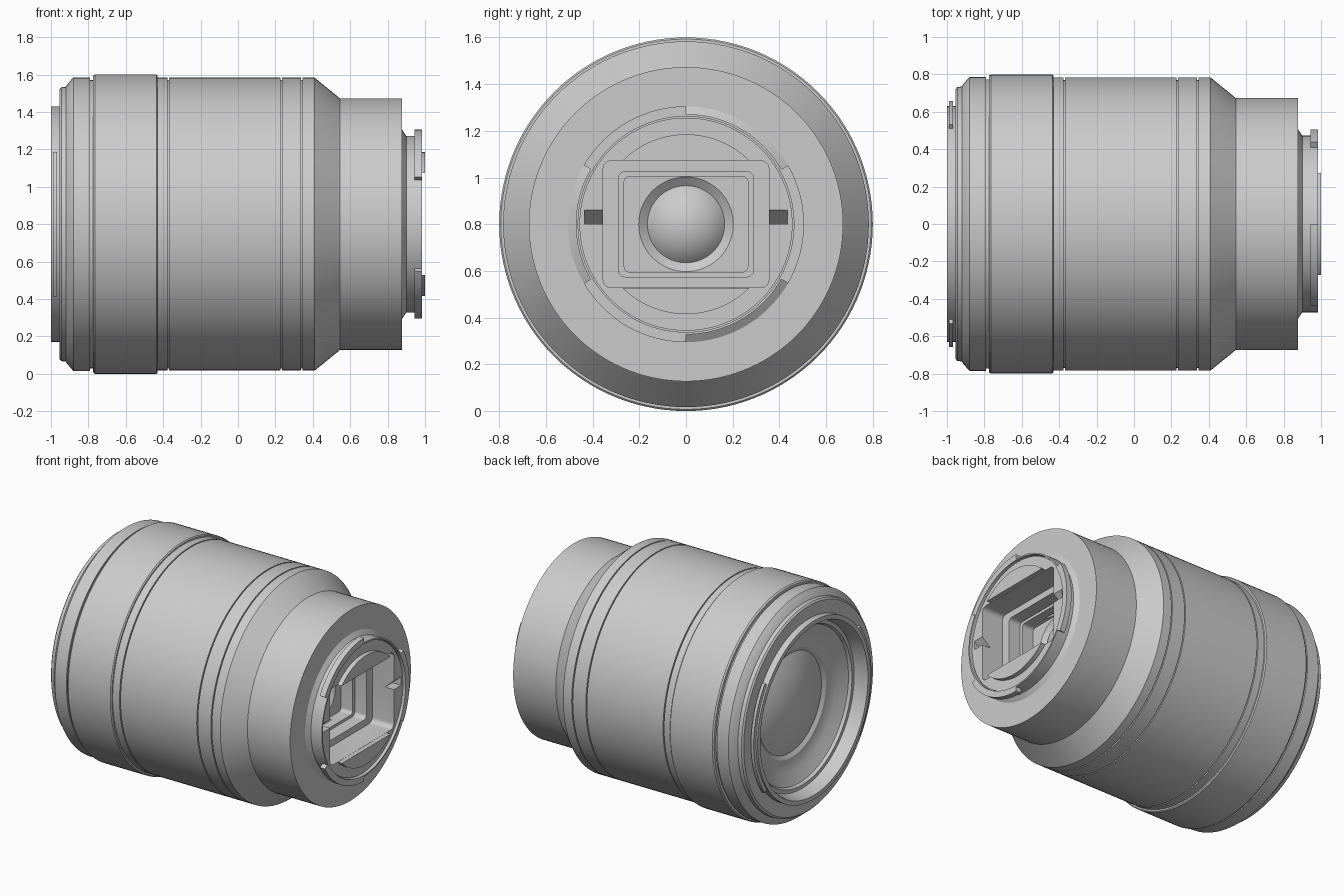
import bpy, bmesh, math
from mathutils import Vector

if "Cube" in bpy.data.objects:
    bpy.data.objects.remove(bpy.data.objects["Cube"])

CZ = 0.8      # height of the optical axis
SEG = 120


def pt(x, r, a):
    return Vector((x, r * math.cos(a), CZ + r * math.sin(a)))


def finish(bm, name, smooth=True):
    bmesh.ops.remove_doubles(bm, verts=bm.verts, dist=1e-5)
    bmesh.ops.recalc_face_normals(bm, faces=bm.faces)
    me = bpy.data.meshes.new(name)
    bm.to_mesh(me)
    bm.free()
    ob = bpy.data.objects.new(name, me)
    bpy.context.collection.objects.link(ob)
    if smooth:
        shade(ob)
    return ob


def activate(ob):
    bpy.ops.object.select_all(action='DESELECT')
    ob.select_set(True)
    bpy.context.view_layer.objects.active = ob


def shade(ob):
    activate(ob)
    bpy.ops.object.shade_smooth_by_angle(angle=math.radians(25))


def lathe(name, profile, smooth=True):
    """Spin (x, radius) points around the lens axis."""
    bm = bmesh.new()
    rings = []
    for x, r in profile:
        if r == 0:
            rings.append([bm.verts.new((x, 0, CZ))] * SEG)
        else:
            rings.append([bm.verts.new(pt(x, r, 2 * math.pi * i / SEG)) for i in range(SEG)])
    for a, b in zip(rings, rings[1:]):
        for i in range(SEG):
            j = (i + 1) % SEG
            bm.faces.new(list(dict.fromkeys([a[i], a[j], b[j], b[i]])))
    return finish(bm, name, smooth)


def arc_block(name, x0, x1, r0, r1, a0, a1, n=24):
    """Solid ring sector, angles in degrees."""
    bm = bmesh.new()
    secs = []
    for i in range(n + 1):
        a = math.radians(a0 + (a1 - a0) * i / n)
        secs.append([bm.verts.new(pt(x, r, a)) for x, r in ((x0, r0), (x1, r0), (x1, r1), (x0, r1))])
    for s, t in zip(secs, secs[1:]):
        for k in range(4):
            m = (k + 1) % 4
            bm.faces.new((s[k], s[m], t[m], t[k]))
    bm.faces.new(secs[0])
    bm.faces.new(secs[-1])
    return finish(bm, name)


def prism(name, outline, step):
    """Extrude a closed 3D outline along a vector."""
    bm = bmesh.new()
    f = bm.faces.new([bm.verts.new(p) for p in outline])
    ext = bmesh.ops.extrude_face_region(bm, geom=[f], use_keep_orig=True)
    moved = [v for v in ext['geom'] if isinstance(v, bmesh.types.BMVert)]
    bmesh.ops.translate(bm, verts=moved, vec=step)
    return finish(bm, name, False)


def rounded_box(name, x0, x1, hy, hz, r):
    out = []
    for k, (sy, sz) in enumerate(((1, 1), (-1, 1), (-1, -1), (1, -1))):
        for i in range(7):
            a = math.pi / 2 * (k + i / 6)
            out.append((x0, sy * (hy - r) + r * math.cos(a), CZ + sz * (hz - r) + r * math.sin(a)))
    return prism(name, out, (x1 - x0, 0, 0))


def cut(target, cutter):
    cutter.hide_render = True
    activate(target)
    mod = target.modifiers.new("cut", 'BOOLEAN')
    mod.operation, mod.solver, mod.object = 'DIFFERENCE', 'EXACT', cutter
    bpy.ops.object.modifier_apply(modifier=mod.name)
    bpy.data.objects.remove(cutter)


def dome(name, x_edge, radius, bulge):
    """Spherical cap, positive bulge points to +x."""
    R = (radius ** 2 + bulge ** 2) / (2 * abs(bulge))
    top = math.asin(radius / R)
    s = math.copysign(1, bulge)
    pts = []
    for i in range(13):
        t = top * (1 - i / 12)
        pts.append((x_edge + s * (R * math.cos(t) - R + abs(bulge)), R * math.sin(t) if i < 12 else 0))
    return lathe(name, pts)


def groove(x, r, w=0.008, d=0.012):
    return [(x - w / 2, r), (x - w / 2, r - d), (x + w / 2, r - d), (x + w / 2, r)]


# Barrel: front bowl, outer rings, rear cone and mount collar
profile = [(-0.81, 0.345), (-0.83, 0.375), (-0.83, 0.40), (-0.85, 0.46), (-0.89, 0.54),
           (-0.91, 0.55), (-0.91, 0.575), (-0.99, 0.595), (-1.0, 0.60), (-1.0, 0.63),
           (-0.955, 0.63), (-0.955, 0.72), (-0.945, 0.732), (-0.92, 0.735), (-0.915, 0.745),
           (-0.885, 0.78), (-0.88, 0.785), (-0.79, 0.785), (-0.79, 0.772), (-0.775, 0.772),
           (-0.775, 0.793), (-0.765, 0.80), (-0.437, 0.80), (-0.43, 0.793), (-0.43, 0.783)]
profile += groove(-0.373, 0.783) + groove(0.23, 0.783) + groove(0.34, 0.783)
profile += [(0.41, 0.783), (0.545, 0.673), (0.878, 0.673), (0.878, 0.505), (0.90, 0.472),
            (0.985, 0.472), (0.985, 0.462), (0.945, 0.462), (0.945, 0.44)]
lathe("barrel", profile)

# Front glass
dome("front_glass", -0.81, 0.355, -0.085)

# Hood tabs on both sides of the front rim
for side, a in (("left", 0), ("right", 180)):
    arc_block("hood_tab_" + side, -0.988, -0.967, 0.62, 0.657, a - 36, a + 36)

# Bayonet teeth around the mount collar
for i in range(3):
    arc_block(f"bayonet_tooth_{i + 1}", 0.945, 0.985, 0.462, 0.505, 90 + 120 * i, 150 + 120 * i)

# Mount core with stepped rectangular light baffle
core = lathe("mount_core", [(0.5, 0), (0.5, 0.456), (0.968, 0.456), (0.968, 0)], False)
for x0, hy, hz, r in ((0.80, 0.355, 0.272, 0.035), (0.71, 0.29, 0.225, 0.03), (0.62, 0.265, 0.205, 0.025)):
    cut(core, rounded_box("baffle_cutter", x0, 1.1, hy, hz, r))
cut(core, lathe("seat_cutter", [(0.59, 0), (0.59, 0.165), (0.65, 0.24), (0.65, 0)], False))
cut(core, prism("notch_cutter", [(0.90, -0.435, CZ), (1.0, -0.435, CZ), (1.0, -0.435, CZ + 0.09),
                                 (0.968, -0.435, CZ + 0.06)], (0, 0.87, 0)))
shade(core)

# Raised segments above and below the opening
lips = lathe("mount_lips", [(0.95, 0), (0.95, 0.385), (1.0, 0.385), (1.0, 0)], False)
cut(lips, rounded_box("lip_cutter", 0.8, 1.1, 0.6, 0.273, 0.001))
shade(lips)

# Rear glass
dome("rear_glass", 0.592, 0.165, 0.075)
